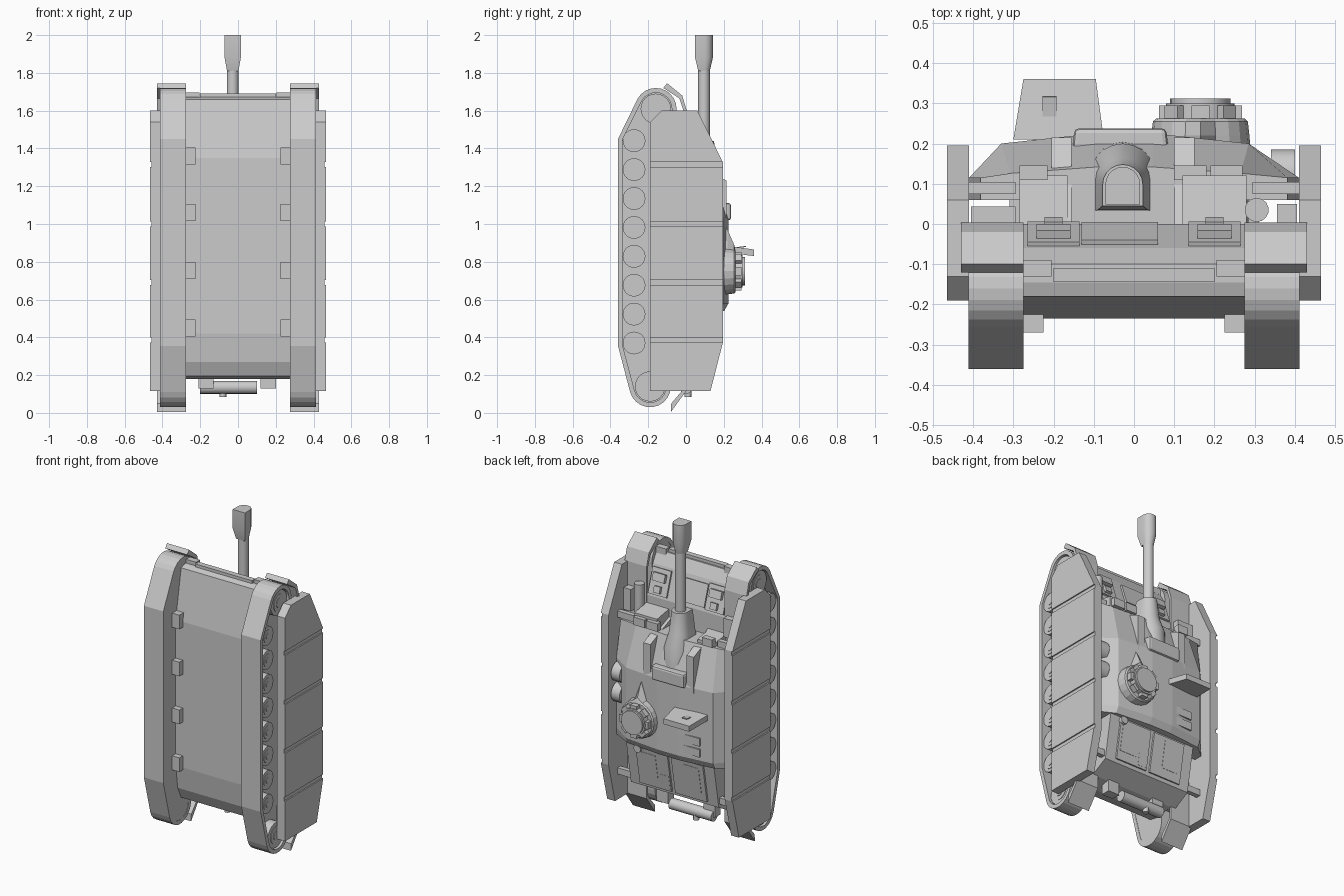
import bpy, bmesh, math
from mathutils import Vector, Matrix

cube = bpy.data.objects.get("Cube")
if cube:
    bpy.data.objects.remove(cube, do_unlink=True)

mat = bpy.data.materials.new("plain_grey")
mat.use_nodes = True
GREY = (0.6, 0.6, 0.6, 1)
mat.diffuse_color = GREY
mat.node_tree.nodes["Principled BSDF"].inputs["Base Color"].default_value = GREY


def finish(name, bm, smooth=False):
    bmesh.ops.recalc_face_normals(bm, faces=bm.faces)
    me = bpy.data.meshes.new(name)
    bm.to_mesh(me)
    bm.free()
    me.materials.append(mat)
    ob = bpy.data.objects.new(name, me)
    bpy.context.collection.objects.link(ob)
    if smooth:
        bpy.ops.object.select_all(action='DESELECT')
        ob.select_set(True)
        bpy.context.view_layer.objects.active = ob
        bpy.ops.object.shade_smooth_by_angle(angle=math.radians(35))
    return ob


def loft(name, loops, smooth=False, closed=False):
    """Skin a list of equal loops; cap the ends, or join last to first."""
    bm = bmesh.new()
    rows = [[bm.verts.new(p) for p in lp] for lp in loops]
    pairs = list(zip(rows, rows[1:]))
    if closed:
        pairs.append((rows[-1], rows[0]))
    else:
        bm.faces.new(rows[0])
        bm.faces.new(rows[-1])
    for a, b in pairs:
        for i in range(len(a)):
            j = (i + 1) % len(a)
            bm.faces.new((a[i], a[j], b[j], b[i]))
    return finish(name, bm, smooth)


def prism(name, pts, x0, x1):
    return loft(name, [[(x, y, z) for y, z in pts] for x in (x0, x1)])


def box(name, c, s, tilt=0, axis='X'):
    bm = bmesh.new()
    m = Matrix.Translation(c) @ Matrix.Rotation(tilt, 4, axis) @ Matrix.Diagonal((*s, 1))
    bmesh.ops.create_cube(bm, size=1, matrix=m)
    return finish(name, bm)


def cyl(name, c, r, length, axis, n=24):
    bm = bmesh.new()
    rot = Vector((0, 0, 1)).rotation_difference(Vector(axis)).to_matrix().to_4x4()
    bmesh.ops.create_cone(bm, cap_ends=True, segments=n, radius1=r, radius2=r,
                          depth=length, matrix=Matrix.Translation(c) @ rot)
    return finish(name, bm, True)


def arc(cy, cz, r, a0, a1, n=10):
    steps = [math.radians(a0 + (a1 - a0) * i / n) for i in range(n + 1)]
    return [(cy + r * math.cos(a), cz + r * math.sin(a)) for a in steps]


def track_loop(t):
    return (arc(-.16, 1.61, .11 - t, 0, 150) + [(-.36 + t, 1.45), (-.36 + t, .355)]
            + arc(-.19, .14, .11 - t, 195, 360))


X, Y, Z = (1, 0, 0), (0, 1, 0), (0, 0, 1)

# lower hull and nose
prism("lower_hull", [(-.235, .42), (-.235, 1.35), (-.18, 1.66), (-.145, 1.672), (-.1, 1.672),
                     (-.06, 1.6), (0, 1.42), (0, .2), (-.1, .18), (-.18, .195), (-.215, .27)], -.275, .275)
box("nose_bar", (0, -.127, 1.68), (.4, .035, .022))
box("glacis_plate", (-.035, -.024, 1.51), (.19, .014, .14), .32)

# upper body: cross-section with overhanging sides
def body(z, sx, sy):
    half = [(-.285, 0), (-.285, .06), (-.41, .06), (-.41, .115), (-.33, .2 * sy), (-.1, .225 * sy)]
    right = [(.05, .225 * sy), (.285, .2 * sy), (.41, .115), (.41, .06), (.285, .06), (.285, 0)]
    return [(x * sx, y, z) for x, y in half + right]

loft("upper_body", [body(.54, 1, .9), body(.58, 1, 1), body(1.03, 1, 1), body(1.28, .93, .63)])
prism("engine_deck", [(0, .2), (-.05, .2), (-.03, .56), (.165, .56), (.112, .26)], -.31, .31)
for x in (.125, -.125):
    box("engine_hatch", (x, .142, .405), (.225, .014, .25), -.175)
for x, z, w, h in ((.16, .42, .12, .17), (.05, .34, .06, .09), (-.15, .42, .11, .17)):
    box("deck_plate", (x, .066 + .19 * z, z), (w, .016, h), -.175)
for z in (.63, .7):
    box("roof_vent", (-.17, .213, z), (.16, .016, .05))
cyl("deck_cap", (.22, .165, .52), .025, .03, Y, 12)
cyl("roof_ventilator", (-.02, .2, .6), .04, .03, Y, 16)

# driver boxes, periscopes and cheek plates beside the gun
for name, x0, x1, z in (("left_driver_box", .12, .28, 1.37), ("right_driver_box", -.285, -.165, 1.32)):
    prism(name, [(0, 1.1), (0, z), (.12, z - .02), (.12, 1.1)], x0, x1)
for x, w in ((.14, .08), (.23, .08), (-.25, .07)):
    box("periscope", (x, .128, 1.31), (w, .036, .05))
for x in (.125, -.18):
    prism("cheek_plate", [(0, 1.0), (0, 1.32), (.1, 1.28), (.215, 1.23), (.215, 1.0)], x - .025, x + .025)

# gun: mantlet, flared collar, barrel, muzzle
def dome(z, w, y0, y1):
    r = min(w, (y1 - y0) * .6)
    top = [(w * math.cos(math.pi * i / 10), y1 - r + r * math.sin(math.pi * i / 10)) for i in range(11)]
    return [(x - .028, y, z) for x, y in [(w, y0)] + top + [(-w, y0)]]

mantlet = loft("mantlet", [[(-.17, .01, z), (.105, .01, z), (.08, .238, z), (-.148, .238, z)]
                           for z in (1.02, 1.11)])
bev = mantlet.modifiers.new("rounding", 'BEVEL')
bev.width = .012
bev.segments = 2
loft("gun_collar", [dome(1.06, .082, .03, .205), dome(1.22, .08, .03, .2),
                    dome(1.31, .062, .035, .165), dome(1.44, .05, .045, .148)], True)
cyl("barrel", (-.028, .095, 1.64), .031, .5, Z, 20)
loft("muzzle", [dome(1.81, .03, .065, .126), dome(1.88, .043, .048, .142), dome(2, .043, .048, .142)], True)

# commander cupola on a teardrop base
def teardrop(y, r, tip):
    return [(.165 + r * math.cos(a), y, .75 + (tip if i == 5 else r * math.sin(a)))
            for i, a in ((i, math.tau * i / 20) for i in range(20))]

loft("cupola_base", [teardrop(.18, .125, .27), teardrop(.22, .122, .22), teardrop(.255, .118, .14),
                     teardrop(.262, .11, .11)])
cyl("cupola_ring", (.165, .275, .75), .085, .05, Y)
cyl("cupola_lid", (.165, .3, .75), .075, .024, Y)
for i in range(8):
    a = math.tau * i / 8
    box("cupola_periscope", (.165 + .088 * math.cos(a), .277, .75 + .088 * math.sin(a)),
        (.03, .035, .045), -a, 'Y')

# roof shield with its slot
loft("roof_shield", [[(-.3, .21, z), (-.075, .21, z), (-.095, .36, z - .02), (-.275, .36, z - .02)]
                     for z in (.85, .885)])
box("shield_slot", (-.21, .287, .877), (.034, .06, .006), .14)

# rear exhaust
cyl("exhaust_muffler", (-.05, 0, .135), .034, .3, X, 16)
cyl("exhaust_pipe", (-.08, .01, .11), .018, .05, Z, 12)
for x in (-.17, .16):
    box("exhaust_bracket", (x, -.02, .17), (.08, .06, .08))

# external stowage
for z in (.82, .95):
    cyl("spare_wheel", (.37, .125, z), .06, .06, X)
cyl("stowed_canister", (.305, .035, 1.41), .03, .18, Z, 14)
box("left_tool_box", (.38, .025, 1.38), (.05, .05, .14))
box("right_tool_box", (-.35, .022, 1.38), (.11, .044, .12))

# running gear, fenders and side armour on both sides
WHEELS = [.37 + .153 * i for i in range(8)]
for s in (1, -1):
    side = "left" if s > 0 else "right"
    outer, inner = track_loop(0), track_loop(.025)
    loft(side + "_track", [[(s * x, y, z) for y, z in lp] for x, lp in
                           ((.275, outer), (.412, outer), (.412, inner), (.275, inner))], closed=True)
    prism(side + "_track_web", track_loop(.02), s * .277, s * .345)
    for z in WHEELS:
        for r, x, w in ((.06, .35, .1), (.04, .35, .106), (.02, .35, .112)):
            cyl(side + "_road_wheel", (s * x, -.275, z), r, w, X)
    for y, z in ((-.16, 1.61), (-.19, .14)):
        for r, x, w in ((.08, .35, .1), (.055, .35, .106), (.03, .35, .112)):
            cyl(side + "_end_wheel", (s * x, y, z), r, w, X)
    prism(side + "_fender", [(-.1, 1.745), (-.02, 1.68), (.004, 1.6), (.004, .12), (-.08, .005),
                             (-.078, .05), (-.01, .13), (-.01, 1.59), (-.035, 1.665), (-.12, 1.72)],
          s * .275, s * .43)
    # skirt: one plate with grooves between its panels
    levels = [(.117, -.19, .13, .465)]
    for z in (.385, .69, 1.0, 1.315):
        levels += [(z + d, -.19, .195, x) for d, x in ((-.013, .465), (-.013, .457), (.013, .457), (.013, .465))]
    levels += [(1.54, -.19, .09, .465), (1.6, -.13, .06, .465)]
    loft(side + "_skirt", [[(s * .41, a, z), (s * x, a, z), (s * x, b, z), (s * .41, b, z)]
                           for z, a, b, x in levels])
    for z in (.3, 1.3):
        box(side + "_skirt_bracket", (s * .36, .09, z), (.13, .03, .04))
    # belly clips, tow hooks and glacis hatches
    for z in (.45, .755, 1.06, 1.36):
        box(side + "_belly_clip", (s * .25, -.245, z), (.05, .05, .09))
    box(side + "_tow_hook", (s * .24, -.11, 1.675), (.07, .04, .04))
    box(side + "_glacis_hatch", (s * .2, -.026, 1.51), (.13, .014, .16), .32)
    box(side + "_hatch_block", (s * .2, -.025, 1.54), (.085, .036, .05), .32)
    box(side + "_hatch_hinge", (s * .2, -.005, 1.47), (.045, .034, .04), .32)
